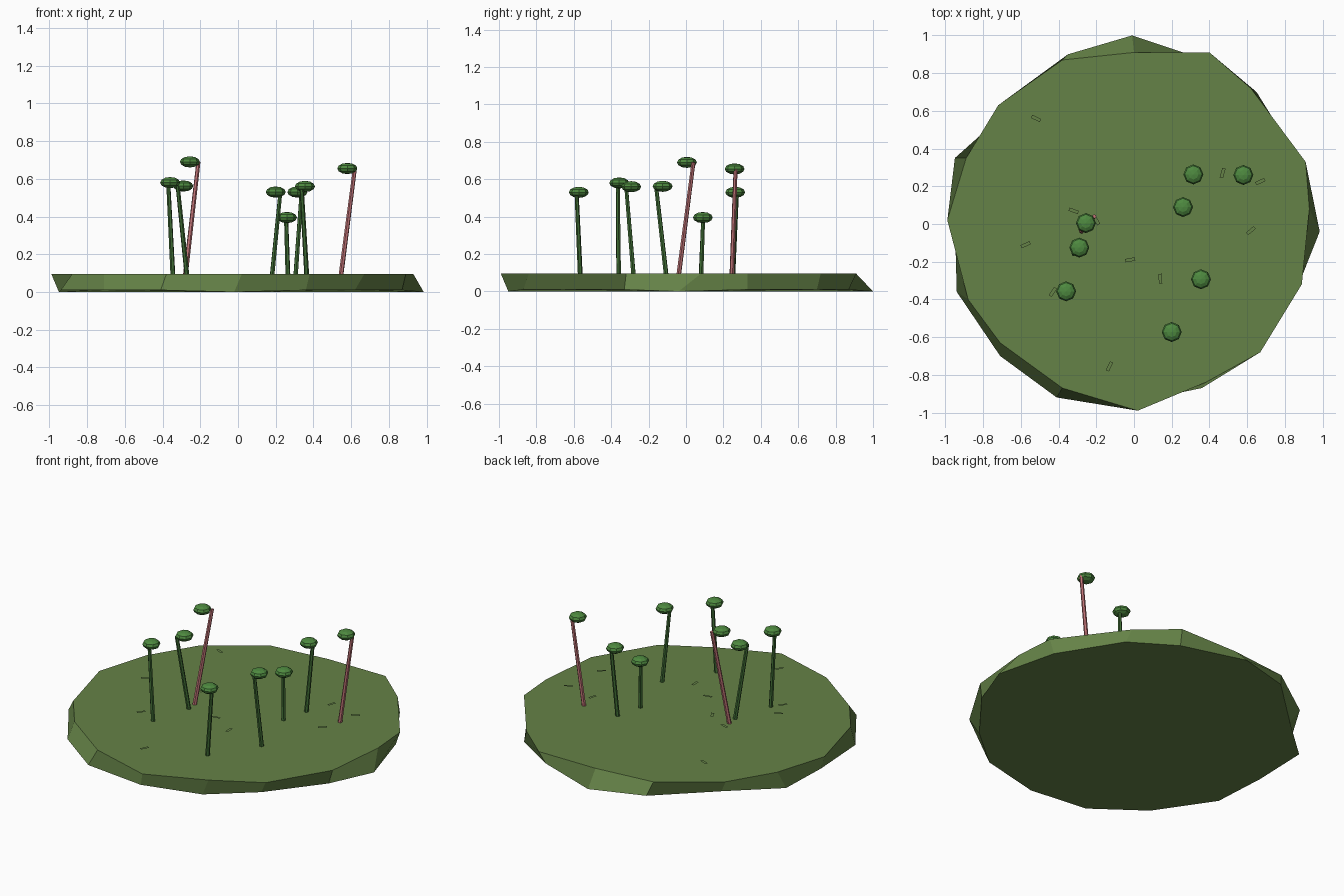
import bpy, bmesh
from math import radians
from mathutils import Vector

cube = bpy.data.objects.get("Cube")
if cube:
    bpy.data.objects.remove(cube)


def material(name, rgb):
    mat = bpy.data.materials.new(name)
    mat.use_nodes = True
    colour = (*rgb, 1)
    mat.diffuse_color = colour
    mat.node_tree.nodes["Principled BSDF"].inputs["Base Color"].default_value = colour
    return mat


moss = material("moss green", (.13, .225, .063))
leaf = material("leaf green", (.075, .25, .05))
stalk = material("stalk green", (.05, .15, .035))
pink = material("dusty pink", (.52, .17, .18))


def finish(name, bm, mat):
    mesh = bpy.data.meshes.new(name)
    bm.to_mesh(mesh)
    bm.free()
    mesh.materials.append(mat)
    obj = bpy.data.objects.new(name, mesh)
    bpy.context.collection.objects.link(obj)
    return obj


# Ground slab: two irregular sixteen-sided rims
top_rim = [(.93, .08), (.91, .33), (.62, .72), (.4, .91), (0, .91), (-.38, .87),
           (-.72, .63), (-.89, .35), (-.99, .02), (-.88, -.4), (-.71, -.63),
           (-.38, -.87), (.02, -.99), (.38, -.84), (.67, -.68), (.89, -.32)]
low_rim = [(.985, -.04), (.88, .33), (.65, .7), (.38, .87), (-.01, 1), (-.35, .9),
           (-.67, .6), (-.95, .35), (-.95, 0), (-.94, -.36), (-.71, -.7),
           (-.41, -.92), (-.02, -.95), (.36, -.87), (.62, -.65), (.87, -.33)]
bm = bmesh.new()
upper = [bm.verts.new((x, y, .095)) for x, y in top_rim]
lower = [bm.verts.new((x, y, .01 if i % 4 else 0)) for i, (x, y) in enumerate(low_rim)]
bm.faces.new(upper)
bm.faces.new(lower[::-1])
for i in range(len(upper)):
    j = (i + 1) % len(upper)
    bm.faces.new((lower[i], lower[j], upper[j], upper[i]))
finish("ground", bm, moss)


# Plants: a leaning stem with a flattened head
def plant(number, base, tip, head, stem_mat):
    start, end = Vector((*base, .08)), Vector((*tip, head[2]))
    axis = end - start
    bm = bmesh.new()
    bmesh.ops.create_cone(bm, cap_ends=True, segments=6, radius1=.013,
                          radius2=.011, depth=axis.length)
    stem = finish(f"stem_{number}", bm, stem_mat)
    stem.location = (start + end) / 2
    stem.rotation_euler = axis.to_track_quat('Z', 'Y').to_euler()
    bm = bmesh.new()
    bmesh.ops.create_uvsphere(bm, u_segments=8, v_segments=6, radius=.053)
    bmesh.ops.scale(bm, vec=(1, 1, .56), verts=bm.verts)
    finish(f"head_{number}", bm, leaf).location = head


plants = [((-.28, -.04), (-.21, .04), (-.255, .005, .69), pink),
          ((.545, .245), (.62, .265), (.58, .26, .655), pink),
          ((-.345, -.36), (-.37, -.365), (-.36, -.357, .58), stalk),
          ((-.27, -.105), (-.32, -.16), (-.29, -.125, .562), stalk),
          ((.18, -.565), (.225, -.585), (.2, -.573, .53), stalk),
          ((.265, .08), (.255, .092), (.26, .09, .395), stalk),
          ((.305, .25), (.337, .272), (.315, .263, .53), stalk),
          ((.365, -.28), (.337, -.32), (.355, -.293, .56), stalk)]
for number, spec in enumerate(plants, 1):
    plant(number, *spec)

# Loose flat leaf scraps: x, y, z, turn
scraps = [(-.52, .56, .14, -25), (-.32, .07, .13, -20), (-.2, .02, .15, -60),
          (-.575, -.11, .21, 25), (-.43, -.36, .13, 55), (-.02, -.19, .14, 10),
          (.14, -.29, .14, -88), (-.13, -.755, .13, 65), (.47, .27, .18, 75),
          (.67, .225, .18, 25), (.62, -.035, .19, 40)]
for number, (x, y, z, turn) in enumerate(scraps, 1):
    bm = bmesh.new()
    bmesh.ops.create_grid(bm, x_segments=1, y_segments=1, size=.5)
    bmesh.ops.scale(bm, vec=(.052, .018, 1), verts=bm.verts)
    scrap = finish(f"leaf_scrap_{number}", bm, moss)
    scrap.location = (x, y, z)
    scrap.rotation_euler.z = radians(turn)
